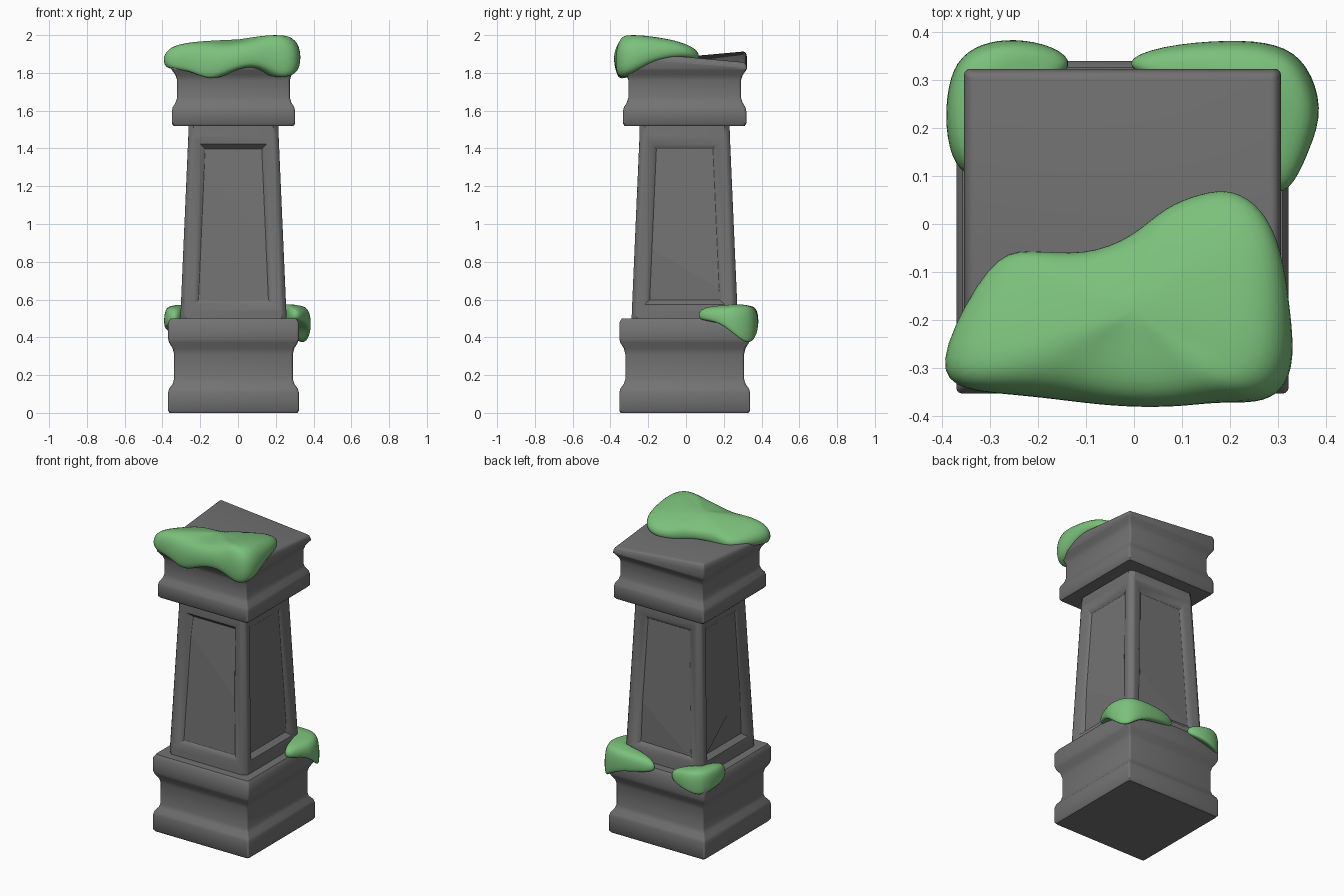
import bpy, bmesh, math
from mathutils import Vector

cube = bpy.data.objects.get("Cube")
if cube:
    bpy.data.objects.remove(cube, do_unlink=True)

CENTRE = Vector((-.024, -.007, 0))


def material(name, colour):
    mat = bpy.data.materials.new(name)
    mat.use_nodes = True
    mat.diffuse_color = colour
    bsdf = mat.node_tree.nodes["Principled BSDF"]
    bsdf.inputs["Base Color"].default_value = colour
    bsdf.inputs["Roughness"].default_value = .8
    return mat


STONE = material("grey stone", (.17, .17, .17, 1))
MOSS = material("green moss", (.2, .53, .2, 1))


def finish(bm, name, mat, angle, subdivide=0):
    bmesh.ops.recalc_face_normals(bm, faces=bm.faces)
    mesh = bpy.data.meshes.new(name)
    bm.to_mesh(mesh)
    bm.free()
    mesh.materials.append(mat)
    obj = bpy.data.objects.new(name, mesh)
    bpy.context.collection.objects.link(obj)
    if subdivide:
        mod = obj.modifiers.new("soften", 'SUBSURF')
        mod.levels = mod.render_levels = subdivide
    bpy.ops.object.select_all(action='DESELECT')
    obj.select_set(True)
    bpy.context.view_layer.objects.active = obj
    bpy.ops.object.shade_smooth_by_angle(angle=math.radians(angle))


def bridge(bm, low, high):
    n = len(low)
    for i in range(n):
        j = (i + 1) % n
        bm.faces.new((low[i], low[j], high[j], high[i]))


def square_stack(profile):
    """Stack square rings given as (half width, height)."""
    bm = bmesh.new()
    rings = [[bm.verts.new((sx * h, sy * h, z)) for sx, sy in
              ((-1, -1), (1, -1), (1, 1), (-1, 1))] for h, z in profile]
    for low, high in zip(rings, rings[1:]):
        bridge(bm, low, high)
    bm.faces.new(rings[0][::-1])
    bm.faces.new(rings[-1])
    bmesh.ops.recalc_face_normals(bm, faces=bm.faces)
    return bm, rings


def round_corners(bm, width):
    edges = [e for e in bm.edges
             if abs(e.verts[0].co.z - e.verts[1].co.z) > .001
             and all(abs(abs(v.co.x) - abs(v.co.y)) < .001 for v in e.verts)]
    bmesh.ops.bevel(bm, geom=edges, offset=width, segments=3,
                    profile=.5, affect='EDGES')
    bmesh.ops.translate(bm, verts=bm.verts, vec=CENTRE)


# Plinth with a concave waist
bm, rings = square_stack([(.338, 0), (.346, .01), (.346, .11), (.34, .13),
                          (.321, .155), (.314, .18), (.314, .31), (.321, .34),
                          (.34, .37), (.346, .39), (.346, .48), (.333, .5)])
round_corners(bm, .012)
finish(bm, "plinth", STONE, 40)

# Tapered shaft with a splayed frame and a chipped panel on every side
bm, rings = square_stack([(.281, .49), (.238, 1.525)])
sides = [f for f in bm.faces if abs(f.normal.z) < .5]
for width, depth, drop, lift in ((.032, 0, .035, .018), (.035, -.008, 0, 0),
                                 (.025, -.018, 0, 0)):
    bmesh.ops.inset_individual(bm, faces=sides, thickness=width, depth=depth,
                               use_even_offset=True)
    for v in {v for f in sides for v in f.verts}:
        v.co.z += lift if v.co.z < 1 else -drop
    bm.normal_update()
chips = {(0, -1): (.7, .7, .09), (1, 0): (-.5, -.85, .2),
         (0, 1): (-.6, -.8, .22), (-1, 0): (.6, -.8, .2)}
for face in sides:
    normal = face.normal.copy()
    along, up, offset = chips[(round(normal.x), round(normal.y))]
    cut = Vector((-normal.y * along, normal.x * along, up))
    cut = (cut - normal * cut.dot(normal)).normalized()
    point = face.calc_center_median() + cut * offset
    split = bmesh.ops.bisect_plane(
        bm, geom=[face, *face.edges, *face.verts], plane_co=point, plane_no=cut)
    for part in split["geom_cut"]:
        if isinstance(part, bmesh.types.BMEdge):
            part.smooth = False
    for part in split["geom"]:
        if isinstance(part, bmesh.types.BMVert) and (part.co - point).dot(cut) > .005:
            part.co -= normal * .012
round_corners(bm, .028)
finish(bm, "shaft", STONE, 32)

# Capital with a warped, worn top
bm, rings = square_stack([(.318, 1.52), (.326, 1.53), (.326, 1.6), (.321, 1.62),
                          (.305, 1.645), (.298, 1.67), (.298, 1.76),
                          (.305, 1.785), (.323, 1.81), (.33, 1.825),
                          (.33, 1.86), (.32, 1.885)])
for ring in rings[-2:]:
    for v in ring:
        v.co.z -= math.copysign(.03, v.co.x * v.co.y)
round_corners(bm, .012)
caps = [f for f in bm.faces if len(f.verts) > 4]
for v in bmesh.ops.poke(bm, faces=caps)["verts"]:
    v.co.z += .02 if v.co.z > 1.7 else 0
finish(bm, "capital", STONE, 40)


def moss_patch(name, centre, outline, swell=1.03):
    """Soft pad from outline points (x, y, hem height, top height)."""
    bm = bmesh.new()
    c = Vector(centre)
    base = sum(p[2] for p in outline) / len(outline)
    crown = sum(p[3] for p in outline) / len(outline) + .018

    def ring(scale, blend, level=0):
        loop = []
        for x, y, hem, top in outline:
            z = hem + (top - hem) * blend
            loop.append(bm.verts.new((c.x + (x - c.x) * scale,
                                      c.y + (y - c.y) * scale,
                                      z + (crown - z) * level)))
        return loop

    rings = [ring(.9, 0), ring(swell, .12), ring(swell, .65),
             ring(.86, 1), ring(.45, 1, .55)]
    for low, high in zip(rings, rings[1:]):
        bridge(bm, low, high)
    for loop, z in ((rings[0], base), (rings[-1], crown)):
        hub = bm.verts.new((c.x, c.y, z))
        for i, v in enumerate(loop):
            bm.faces.new((v, loop[(i + 1) % len(loop)], hub))
    finish(bm, name, MOSS, 180, 2)


# Moss draped over the front of the capital
moss_patch("top_moss", (0, -.18), [
    (-.4, -.27, 1.82, 1.95), (-.29, -.07, 1.85, 1.92),
    (-.22, -.055, 1.85, 1.92), (-.1, -.07, 1.85, 1.93),
    (0, -.03, 1.85, 1.93), (.06, .03, 1.85, 1.93),
    (.14, .06, 1.85, 1.93), (.2, .067, 1.86, 1.94),
    (.26, .03, 1.87, 1.96), (.3, -.05, 1.88, 1.98),
    (.318, -.18, 1.85, 2), (.327, -.28, 1.79, 2.01),
    (.305, -.345, 1.77, 2.01), (.25, -.37, 1.76, 2.01),
    (.17, -.365, 1.8, 2), (.08, -.378, 1.84, 1.97),
    (-.05, -.375, 1.8, 1.95), (-.16, -.36, 1.74, 1.95),
    (-.26, -.35, 1.8, 1.96), (-.375, -.34, 1.81, 1.96)])

# Moss wrapped around the two rear corners of the plinth
moss_patch("rear_left_moss", (.27, .28), [
    (-.03, .335, .48, .55), (.06, .37, .46, .56), (.2, .382, .44, .56),
    (.3, .375, .39, .56), (.36, .335, .34, .56), (.392, .24, .42, .56),
    (.365, .16, .48, .56), (.32, .06, .49, .56), (.27, .08, .49, .56),
    (.25, .2, .48, .56), (.2, .27, .48, .56), (.06, .29, .48, .56)])
moss_patch("rear_right_moss", (-.31, .3), [
    (-.31, .1, .48, .55), (-.365, .11, .46, .56), (-.39, .18, .45, .56),
    (-.39, .27, .44, .56), (-.37, .34, .42, .56), (-.32, .375, .42, .56),
    (-.25, .385, .44, .56), (-.17, .37, .46, .55), (-.12, .33, .48, .54),
    (-.2, .28, .48, .56), (-.28, .23, .48, .56)])
